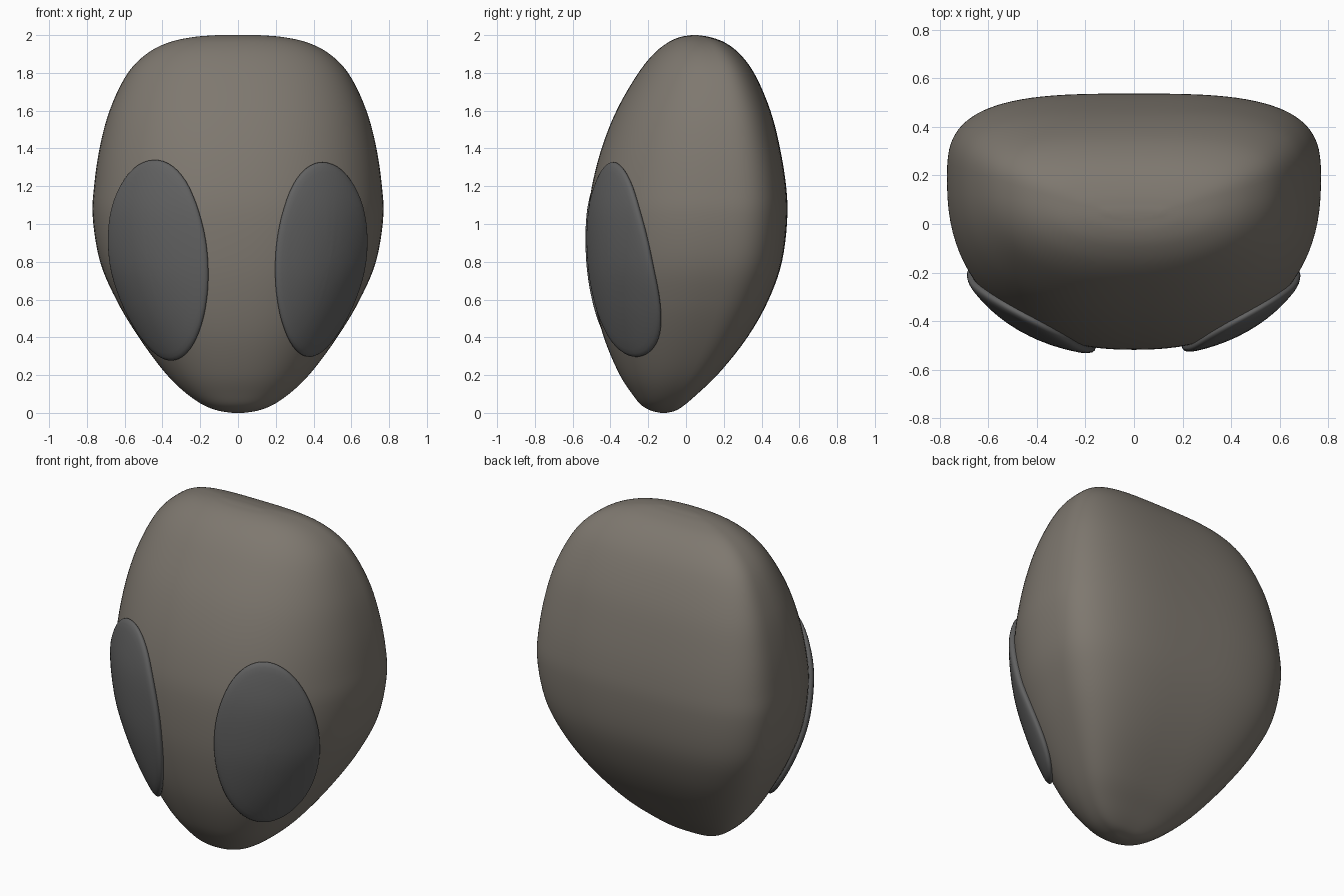
import bpy, bmesh
from math import sin, cos, pi
from mathutils import Vector
from mathutils.bvhtree import BVHTree

if "Cube" in bpy.data.objects:
    bpy.data.objects.remove(bpy.data.objects["Cube"])

# Head sections: height, half width, front y, back y
ROWS = [(0, .03, -.135, -.105), (.012, .105, -.185, -.055), (.04, .18, -.235, -.01),
        (.1, .27, -.285, .06), (.2, .375, -.35, .165), (.4, .525, -.435, .325),
        (.6, .645, -.485, .438), (.8, .73, -.512, .508), (1.05, .77, -.517, .537),
        (1.2, .762, -.498, .53), (1.4, .733, -.447, .498), (1.6, .68, -.368, .447),
        (1.8, .583, -.252, .36), (1.9, .485, -.172, .285), (1.96, .37, -.097, .207),
        (1.99, .235, -.03, .125), (2.0, .11, .03, .06)]
SEG, SUB = 96, 5


def spline(p0, p1, p2, p3, t):
    """Non-uniform cubic through p1 and p2, parametrised by section distance."""
    a, b, c, d = map(Vector, (p0, p1, p2, p3))
    k1, k2, k3 = ((q - p).length ** .5 or 1e-3 for p, q in ((a, b), (b, c), (c, d)))
    m1 = k2 * ((b - a) / k1 - (c - a) / (k1 + k2) + (c - b) / k2)
    m2 = k2 * ((c - b) / k2 - (d - b) / (k2 + k3) + (d - c) / k3)
    return ((2*t**3 - 3*t*t + 1) * b + (t**3 - 2*t*t + t) * m1
            + (3*t*t - 2*t**3) * c + (t**3 - t*t) * m2)


def spow(v, e):
    return (1 if v >= 0 else -1) * abs(v) ** e


def section(row):
    z, w, yf, yb = row
    mid = yf + .66 * (yb - yf)
    pts = []
    for i in range(SEG):
        a = 2 * pi * i / SEG
        n = 3.2 if sin(a) > 0 else 2.28
        depth = yb - mid if sin(a) > 0 else mid - yf
        pts.append((w * spow(cos(a), 2 / n), mid + depth * spow(sin(a), 2 / n), z))
    return pts


def loft(name, rings, color):
    """Skin closed rings, cap both ends, and shade smooth."""
    bm = bmesh.new()
    vs = [[bm.verts.new(p) for p in r] for r in rings]
    for a, b in zip(vs, vs[1:]):
        for i in range(len(a)):
            j = (i + 1) % len(a)
            bm.faces.new((a[i], a[j], b[j], b[i]))
    bm.faces.new(vs[0][::-1])
    bm.faces.new(vs[-1])
    bmesh.ops.recalc_face_normals(bm, faces=bm.faces)
    for f in bm.faces:
        f.smooth = True
    me = bpy.data.meshes.new(name)
    bm.to_mesh(me)
    tree = BVHTree.FromBMesh(bm)
    bm.free()
    ob = bpy.data.objects.new(name, me)
    bpy.context.collection.objects.link(ob)
    mat = bpy.data.materials.new(name + "_color")
    mat.diffuse_color = (*color, 1)
    mat.use_nodes = True
    mat.node_tree.nodes["Principled BSDF"].inputs["Base Color"].default_value = mat.diffuse_color
    me.materials.append(mat)
    return tree


# Head
rows = []
for k in range(len(ROWS) - 1):
    p = [ROWS[min(max(k + o, 0), len(ROWS) - 1)] for o in (-1, 0, 1, 2)]
    if k == 0:
        p[0] = Vector(p[1]) * 2 - Vector(p[2])
    if k == len(ROWS) - 2:
        p[3] = Vector(p[2]) * 2 - Vector(p[1])
    rows += [spline(*p, s / SUB) for s in range(SUB)]
rows.append(Vector(ROWS[-1]))
surface = loft("head", [section(r) for r in rows], (.21, .188, .16))


# Eyes: oval pads wrapped onto the head
def eye(name, side, center, half_w, half_h, lean):
    up = Vector((lean, -.18, 1.03)).normalized()
    across = Vector((.48, .34, .10))
    across = (across - across.dot(up) * up).normalized()
    out = across.cross(up).normalized()
    # radius fraction and height above the head, from buried rim to middle
    profile = [(.93, -.03), (.97, -.015), (.99, 0), (1, .010), (.995, .018), (.98, .024),
               (.95, .028)] + [(r / 10, .030) for r in range(9, 0, -1)] + [(.02, .030)]
    rings = []
    for r, h in profile:
        ring = []
        for i in range(64):
            a = 2 * pi * i / 64
            p = Vector(center) + across * (half_w * r * cos(a)) + up * (half_h * r * sin(a))
            hit, normal, _, _ = surface.ray_cast(p + out * 2, -out)
            if hit is None:
                hit, normal, _, _ = surface.find_nearest(p)
            q = hit + normal * h
            ring.append((q.x * side, q.y, q.z))
        rings.append(ring)
    loft(name, rings, (.12, .12, .12))


eye("right_eye", 1, (.435, -.345, .805), .283, .515, .11)
eye("left_eye", -1, (.421, -.35, .80), .302, .53, .15)
